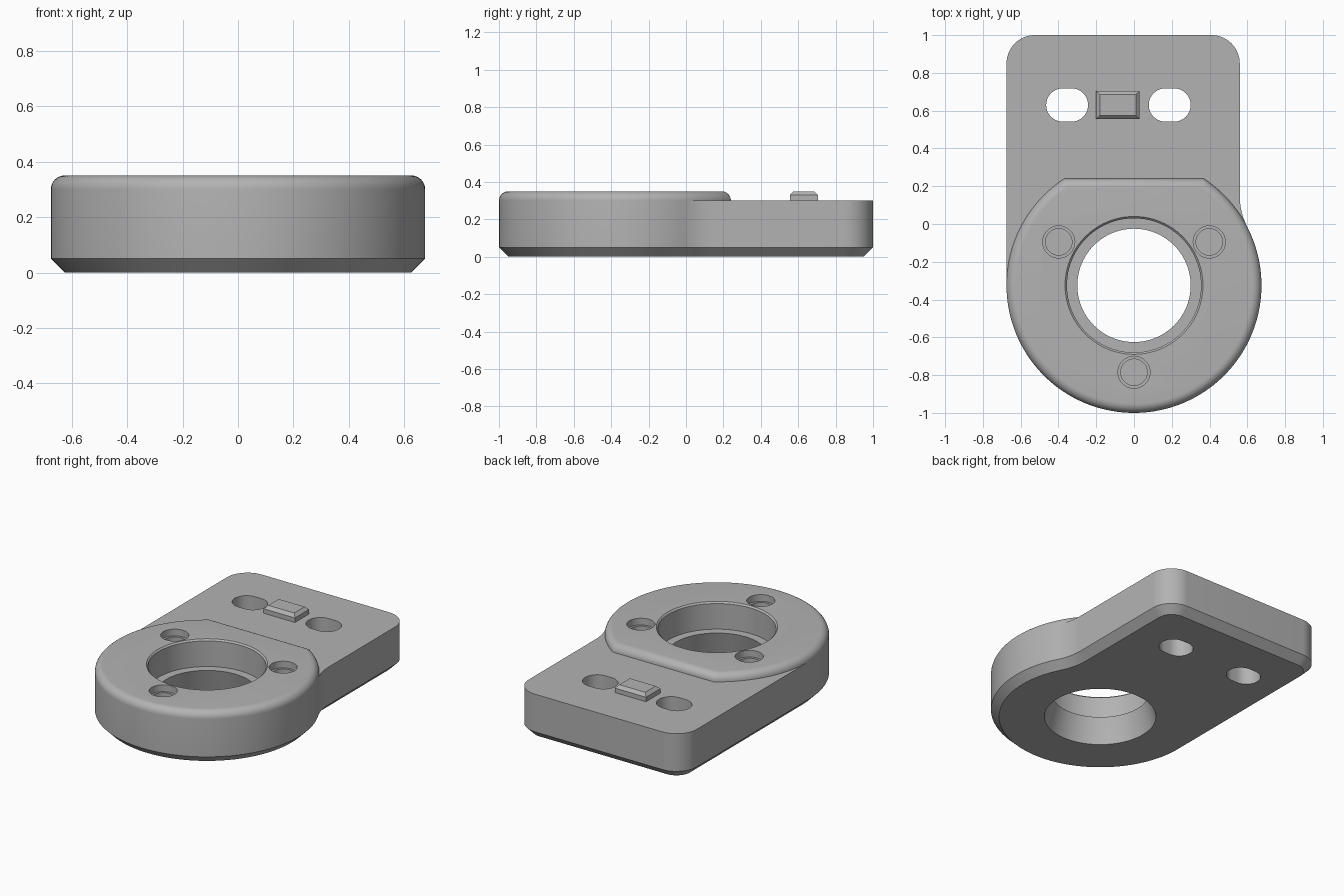
import bpy, bmesh, math
from math import pi, sin, cos, asin, atan2, sqrt

if "Cube" in bpy.data.objects:
    bpy.data.objects.remove(bpy.data.objects["Cube"])

CY, R = -0.325, 0.675            # round end: centre y and radius
XR, XL, YT = 0.56, -0.675, 1.0   # plate sides and back edge
RC, RF = 0.15, 0.35              # corner radius, concave blend radius
FLAT = 0.24                      # flat back edge of the raised pad
Z1, Z2, E = 0.30, 0.35, 0.05     # plate top, pad top, edge size
FX = XR + RF
FY = CY + sqrt((R + RF) ** 2 - FX ** 2)
T = atan2(FY - CY, FX)           # angle where the blend meets the round end

grey = bpy.data.materials.new("mid grey")
grey.diffuse_color = (0.45, 0.45, 0.45, 1)
grey.use_nodes = True
grey.node_tree.nodes["Principled BSDF"].inputs["Base Color"].default_value = grey.diffuse_color


def arc(cx, cy, r, a0, a1, n):
    return [(cx + r * cos(a0 + (a1 - a0) * i / n),
             cy + r * sin(a0 + (a1 - a0) * i / n)) for i in range(n + 1)]


def main_arc(d):
    return arc(0, CY, R - d, pi, 2 * pi + T, 84)


def plate_rest(d):
    return (arc(FX, FY, RF + d, pi + T, pi, 12)[1:]
            + arc(XR - RC, YT - RC, RC - d, 0, pi / 2, 14)
            + arc(XL + RC, YT - RC, RC - d, pi / 2, pi, 14))


def pad_rest(d):
    c = asin((FLAT - d - CY) / (R - d))
    return (arc(0, CY, R - d, T, c, 12)[1:]
            + arc(0, CY, R - d, pi - c, pi, 24)[:-1])


def loft(bm, rings, bottom=True, top=True):
    """Skin a stack of (points, z) rings with equal point counts."""
    vs = [[bm.verts.new((x, y, z)) for x, y in pts] for pts, z in rings]
    for a, b in zip(vs, vs[1:]):
        for i in range(len(a)):
            j = (i + 1) % len(a)
            bm.faces.new((a[i], a[j], b[j], b[i]))
    if bottom:
        bm.faces.new(vs[0][::-1])
    if top:
        bm.faces.new(vs[-1])


def turned(bm, x, y, profile, n):
    loft(bm, [(arc(x, y, r, 0, 2 * pi, n)[:-1], z) for r, z in profile])


def finish(bm, name):
    bmesh.ops.remove_doubles(bm, verts=bm.verts, dist=1e-5)
    bmesh.ops.recalc_face_normals(bm, faces=bm.faces)
    me = bpy.data.meshes.new(name)
    bm.to_mesh(me)
    bm.free()
    me.materials.append(grey)
    ob = bpy.data.objects.new(name, me)
    bpy.context.collection.objects.link(ob)
    return ob


# Bracket body: chamfered plate walls, plate top, raised pad with rounded edge
bm = bmesh.new()
loft(bm, [(main_arc(d) + plate_rest(d), z) for d, z in ((E, 0), (0, E), (0, Z1))],
     top=False)
pad = []
for i in range(9):
    a = i / 8 * pi / 2
    d = E * (1 - cos(a))
    pad.append((main_arc(d) + pad_rest(d), Z1 + E * sin(a)))
loft(bm, pad, bottom=False)
m = main_arc(0)
shelf = [m[-1]] + plate_rest(0) + [m[0]] + pad_rest(0)[::-1]
bm.faces.new([bm.verts.new((x, y, Z1)) for x, y in shelf])
body = finish(bm, "bracket_body")

# Cutters: stepped main bore, three stepped blind holes, two slots
bm = bmesh.new()
turned(bm, 0, CY, [(0.35, -0.02), (0.30, 0.17), (0.355, 0.17),
                   (0.355, 0.34), (0.375, 0.36)], 96)
for deg in (30, 150, 270):
    a = math.radians(deg)
    turned(bm, 0.46 * cos(a), CY + 0.46 * sin(a),
           [(0.07, 0.12), (0.07, 0.305), (0.085, 0.305), (0.085, 0.4)], 40)
for x in (-0.354, 0.189):
    slot = (arc(x + 0.023, 0.63, 0.088, -pi / 2, pi / 2, 20)
            + arc(x - 0.023, 0.63, 0.088, pi / 2, 3 * pi / 2, 20))
    loft(bm, [(slot, -0.1), (slot, 0.45)])
cutter = finish(bm, "hole_cutter")
cutter.hide_render = True

mod = body.modifiers.new("holes", 'BOOLEAN')
mod.operation, mod.solver, mod.object = 'DIFFERENCE', 'EXACT', cutter
bpy.context.view_layer.objects.active = body
body.select_set(True)
bpy.ops.object.modifier_apply(modifier=mod.name)
bpy.data.objects.remove(cutter)
bpy.ops.object.shade_smooth_by_angle(angle=math.radians(30))

# Locating key between the slots, with a chamfered top
bm = bmesh.new()
rings = []
for d, z in ((0, Z1 - 0.01), (0, 0.33), (0.02, Z2)):
    x0, x1, y0, y1 = -0.2 + d, 0.03 - d, 0.555 + d, 0.705 - d
    rings.append(([(x0, y0), (x1, y0), (x1, y1), (x0, y1)], z))
loft(bm, rings)
finish(bm, "locating_key")
